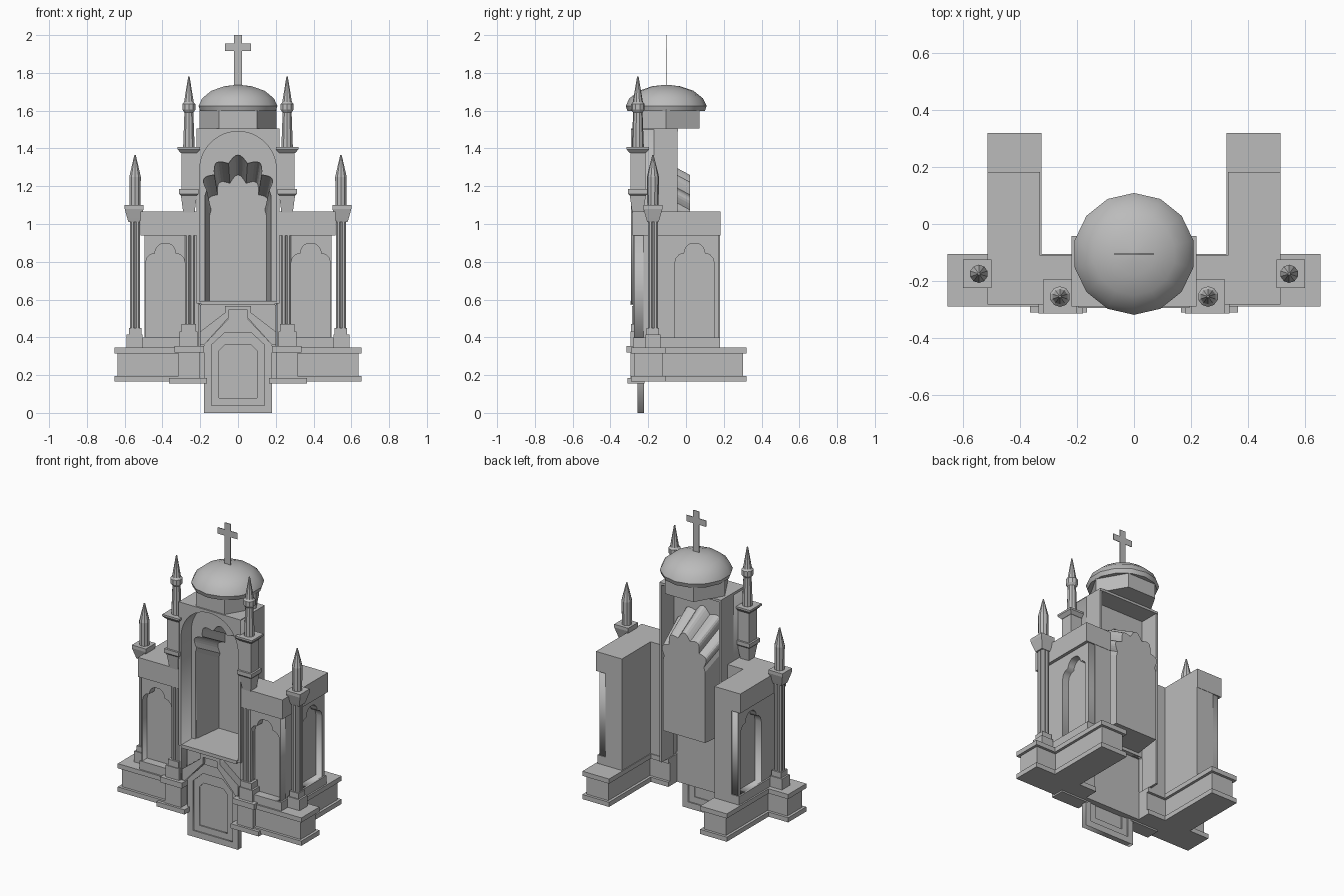
import bpy, bmesh, math
from mathutils import Matrix

cube = bpy.data.objects.get("Cube")
if cube:
    bpy.data.objects.remove(cube, do_unlink=True)

stone = bpy.data.materials.new("grey_stone")
stone.use_nodes = True
GREY = (0.5, 0.5, 0.5, 1)
stone.diffuse_color = GREY
stone.node_tree.nodes["Principled BSDF"].inputs["Base Color"].default_value = GREY


def finish(ob, mirror=False):
    ob.data.materials.clear()
    ob.data.materials.append(stone)
    if mirror:
        ob.modifiers.new("mirror", "MIRROR")
    return ob


def from_bmesh(name, bm, mirror=False):
    bmesh.ops.recalc_face_normals(bm, faces=bm.faces)
    me = bpy.data.meshes.new(name)
    bm.to_mesh(me)
    bm.free()
    ob = bpy.data.objects.new(name, me)
    bpy.context.collection.objects.link(ob)
    return finish(ob, mirror)


def box(name, xs, ys, zs, mirror=True):
    bm = bmesh.new()
    bmesh.ops.create_cube(bm, size=1)
    for v in bm.verts:
        for i, (a, b) in enumerate((xs, ys, zs)):
            v.co[i] = a if v.co[i] < 0 else b
    return from_bmesh(name, bm, mirror)


def stack(name, x, y, rings, sides, mirror=True, turn=0.5):
    """Rings of (radius, z) skinned into a turned or many-sided solid."""
    bm = bmesh.new()
    loops = []
    for r, z in rings:
        k = [2 * math.pi * (i + turn) / sides for i in range(sides)]
        loops.append([bm.verts.new((x + r * math.cos(a), y + r * math.sin(a), z)) for a in k])
    for lo, hi in zip(loops, loops[1:]):
        for i in range(sides):
            j = (i + 1) % sides
            bm.faces.new((lo[i], lo[j], hi[j], hi[i]))
    bm.faces.new(loops[0])
    bm.faces.new(loops[-1])
    return from_bmesh(name, bm, mirror)


def plate(name, outlines, near, far, side=False, mirror=False):
    """Flat outline with holes, extruded along y (or along x when side is set)."""
    cu = bpy.data.curves.new(name, "CURVE")
    cu.dimensions = "2D"
    cu.fill_mode = "BOTH"
    cu.extrude = (far - near) / 2
    for pts in outlines:
        sp = cu.splines.new("POLY")
        sp.points.add(len(pts) - 1)
        for p, (u, v) in zip(sp.points, pts):
            p.co = (u, v, 0, 1)
        sp.use_cyclic_u = True
    ob = bpy.data.objects.new(name, cu)
    bpy.context.collection.objects.link(ob)
    bpy.ops.object.select_all(action="DESELECT")
    ob.select_set(True)
    bpy.context.view_layer.objects.active = ob
    bpy.ops.object.convert(target="MESH")
    ob = bpy.context.view_layer.objects.active
    mid = (near + far) / 2
    if side:
        m = Matrix(((0, 0, 1, mid), (1, 0, 0, 0), (0, 1, 0, 0), (0, 0, 0, 1)))
    else:
        m = Matrix(((1, 0, 0, 0), (0, 0, -1, mid), (0, 1, 0, 0), (0, 0, 0, 1)))
    ob.data.transform(m)
    return finish(ob, mirror)


def rect(a, b, c, d):
    return [(a, c), (b, c), (b, d), (a, d)]


def both(half, c=0):
    """Complete a right-hand outline with its mirrored half."""
    return [(c + u, v) for u, v in half] + [(c - u, v) for u, v in reversed(half)]


def trefoil(c):
    lobe = [(0.055 * math.cos(math.radians(t)), 0.845 + 0.055 * math.sin(math.radians(t)))
            for t in range(0, 90, 18)]
    return both([(0.105, 0.4), (0.105, 0.79), (0.097, 0.82), (0.08, 0.838)] + lobe, c)


def scallops(sx, drop):
    """Round-headed opening edged with five lobes."""
    cusps = [(0.165, 1.18), (0.125, 1.26), (0.05, 1.32)]
    cusps += [(-x, z) for x, z in reversed(cusps)]
    pts = [(0.175, 0.59), (0.175, 1.15)]
    for (x0, z0), (x1, z1) in zip(cusps, cusps[1:]):
        for i in range(8):
            t = i / 8
            h = 0.45 * math.sin(math.pi * t)
            pts.append((x0 + (x1 - x0) * t + (z1 - z0) * h, z0 + (z1 - z0) * t - (x1 - x0) * h))
    pts += [cusps[-1], (-0.175, 1.15), (-0.175, 0.59)]
    return [(x * sx, z - drop if z > 1 else z) for x, z in pts]


# Stepped wing bases
for tag, z, e in (("foot", (0.165, 0.195), 0), ("wall", (0.195, 0.315), 0.017), ("ledge", (0.315, 0.345), 0)):
    box("front_base_" + tag, (0.2, 0.655 - e), (-0.29 + e, -0.105 - e), z)
    box("rear_base_" + tag, (0.325 + e, 0.515 - e), (-0.2, 0.32 - e), z)

# Wing bodies with arched niches
box("wing_front_core", (0.21, 0.45), (-0.225, -0.11), (0.345, 0.94))
box("wing_rear_core", (0.33, 0.45), (-0.15, 0.18), (0.345, 0.94))
box("wing_corner", (0.45, 0.495), (-0.225, -0.11), (0.345, 0.94))
plate("front_niche", [rect(0.21, 0.495, 0.345, 0.94), trefoil(0.385)], -0.275, -0.225, mirror=True)
plate("side_niche", [rect(-0.11, 0.175, 0.345, 0.94), trefoil(0.045)], 0.45, 0.495, side=True, mirror=True)
box("wing_front_skirt", (0.21, 0.505), (-0.28, -0.11), (0.345, 0.4))
box("wing_side_skirt", (0.33, 0.505), (-0.11, 0.18), (0.345, 0.4))
box("wing_front_cornice", (0.21, 0.515), (-0.283, -0.11), (0.94, 1.065))
box("wing_rear_cornice", (0.33, 0.515), (-0.11, 0.182), (0.94, 1.065))


def clustered_shaft(name, x, y, z0, z1):
    for i, (dx, dy) in enumerate(((1, 1), (1, -1), (-1, 1), (-1, -1))):
        stack(f"{name}_{i}", x + dx * 0.013, y + dy * 0.013, [(0.015, z0), (0.015, z1)], 8)


Q = math.sqrt(2)

# Outer columns
X, Y = 0.545, -0.175
box("outer_column_pedestal", (0.505, 0.59), (-0.215, -0.135), (0.345, 0.415))
box("outer_column_foot", (0.512, 0.578), (-0.208, -0.142), (0.415, 0.45))
clustered_shaft("outer_shaft", X, Y, 0.45, 1.02)
stack("outer_capital", X + 0.005, Y, [(0.03 * Q, 1.01), (0.036 * Q, 1.03), (0.05 * Q, 1.08), (0.05 * Q, 1.1)], 4)
stack("outer_spire", X, Y, [(0.03, 1.1), (0.032, 1.25), (0.004, 1.365)], 10)

# Inner columns
X, Y = 0.26, -0.255
box("inner_pedestal_foot", (0.165, 0.365), (-0.31, -0.22), (0.155, 0.185))
box("inner_pedestal", (0.2, 0.315), (-0.295, -0.2), (0.185, 0.32))
box("inner_pedestal_cap", (0.18, 0.335), (-0.315, -0.2), (0.32, 0.355))
box("inner_column_block", (0.215, 0.31), (-0.295, -0.215), (0.355, 0.43))
box("inner_column_foot", (0.222, 0.298), (-0.29, -0.22), (0.43, 0.47))
clustered_shaft("inner_shaft", X - 0.005, Y, 0.47, 1.08)
stack("inner_capital", X, Y, [(0.03 * Q, 1.06), (0.042 * Q, 1.15), (0.052 * Q, 1.16), (0.052 * Q, 1.185)], 4)
box("inner_pier", (0.215, 0.3), (-0.295, -0.215), (1.185, 1.385))
stack("inner_pier_cap", X, Y, [(0.042 * Q, 1.375), (0.06 * Q, 1.395), (0.06 * Q, 1.407)], 4)
stack("inner_spire", X, Y, [(0.032, 1.405), (0.025, 1.59), (0.036, 1.605), (0.036, 1.635),
                            (0.027, 1.645), (0.004, 1.78)], 10)

# Hollow central tower with a round arch in front
arch = [(0.203 * math.cos(math.pi * i / 24), 1.287 + 0.203 * math.sin(math.pi * i / 24)) for i in range(25)]
plate("tower_arch", [rect(-0.22, 0.22, 0.58, 1.5), [(-0.203, 0.59), (0.203, 0.59)] + arch], -0.29, -0.17)
box("tower_side", (0.205, 0.22), (-0.17, -0.045), (0.345, 1.49))
box("tower_roof", (-0.22, 0.22), (-0.29, -0.042), (1.49, 1.505), False)
plate("scalloped_wall", [rect(-0.206, 0.206, 0.57, 1.492), scallops(1, 0)], -0.185, -0.17)

# Tapering apse behind the opening
bm = bmesh.new()
front = [bm.verts.new((x, -0.175, z)) for x, z in scallops(1, 0)]
back = [bm.verts.new((x, 0.02, z)) for x, z in scallops(0.86, 0.105)]
for i in range(len(front)):
    j = (i + 1) % len(front)
    bm.faces.new((front[i], front[j], back[j], back[i]))
bm.faces.new(back)
from_bmesh("apse", bm)

# Lower centre wall and sill
box("centre_wall", (-0.2, 0.2), (-0.235, -0.195), (0.165, 0.57), False)
box("sill", (-0.195, 0.195), (-0.295, -0.165), (0.57, 0.592), False)

# Gabled door panel
leaf = both([(0.14, 0.04), (0.14, 0.36), (0.07, 0.425)])
inner = both([(0.1, 0.08), (0.1, 0.33), (0.07, 0.36)])
plate("door_frame", [both([(0.18, 0), (0.18, 0.36), (0.05, 0.5)]), leaf], -0.258, -0.222)
plate("door_leaf", [leaf, inner], -0.25, -0.23)
plate("door_panel", [inner], -0.242, -0.236)
gable = [(0.2, 0.36), (0.2, 0.43), (0.07, 0.53), (0.07, 0.565)]
gap = [(-0.05, 0.545), (-0.05, 0.505), (-0.18, 0.365)]
plate("gable_moulding", [both(gable) + [(-0.18, 0.36)] + gap[::-1][1:] + [(-x, z) for x, z in gap[:2]]
                         + [(0.18, 0.36)]], -0.285, -0.225)
plate("gable_key", [rect(-0.052, 0.052, 0.49, 0.55)], -0.265, -0.225)

# Drum, dome and cross
drum = stack("drum", 0, -0.105, [(0.203, 1.505), (0.203, 1.605)], 6, False, 0)
dome = stack("dome", 0, -0.105, [(0.205, 1.598), (0.214, 1.625), (0.195, 1.665), (0.145, 1.705),
                                 (0.075, 1.729), (0.008, 1.737)], 14, False)
bpy.ops.object.select_all(action="DESELECT")
dome.select_set(True)
bpy.context.view_layer.objects.active = dome
bpy.ops.object.shade_smooth_by_angle(angle=math.radians(40))
cross = both([(0.021, 1.73), (0.021, 1.915), (0.07, 1.915), (0.07, 1.955), (0.021, 1.955), (0.021, 2.0)])
plate("cross", [cross], -0.107, -0.103)
